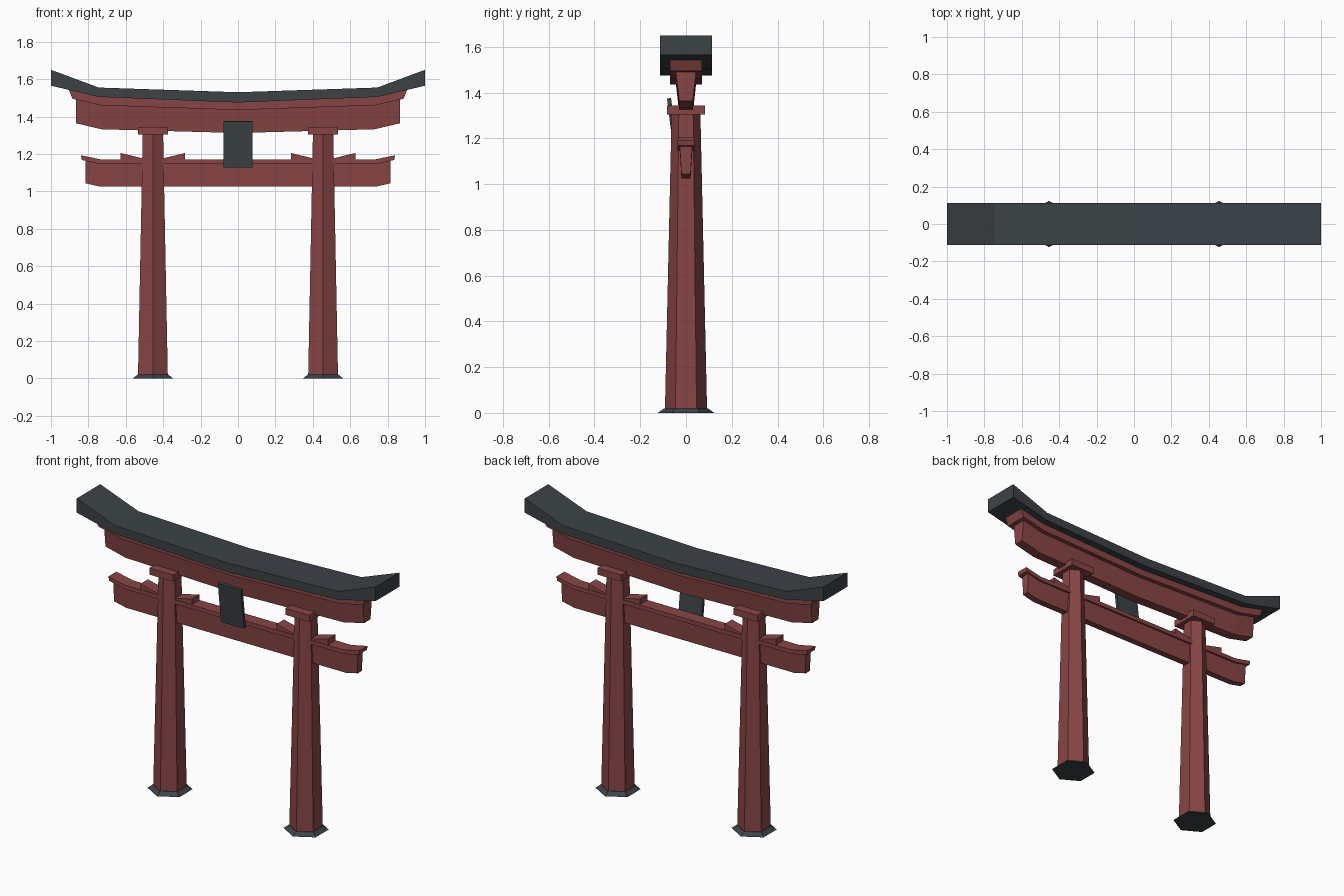
import bpy, bmesh, math
from mathutils import Matrix

if "Cube" in bpy.data.objects:
    bpy.data.objects.remove(bpy.data.objects["Cube"])


def material(name, rgb):
    m = bpy.data.materials.new(name)
    m.diffuse_color = (*rgb, 1)
    m.use_nodes = True
    m.node_tree.nodes["Principled BSDF"].inputs["Base Color"].default_value = m.diffuse_color
    return m


RED = material("red_paint", (0.25, 0.06, 0.06))
DARK = material("dark_slate", (0.045, 0.055, 0.062))


def finish(bm, name, mat):
    bmesh.ops.recalc_face_normals(bm, faces=bm.faces)
    me = bpy.data.meshes.new(name)
    bm.to_mesh(me)
    bm.free()
    me.materials.append(mat)
    ob = bpy.data.objects.new(name, me)
    bpy.context.collection.objects.link(ob)
    return ob


def beam(name, mat, half, y_top, y_bot, mirror=True):
    """Loft four-sided sections; each station is (x_top, z_top, x_bottom, z_bottom)."""
    stations = list(half)
    if mirror:
        stations = [(-a, b, -c, d) for a, b, c, d in reversed(half[1:])] + stations
    bm = bmesh.new()
    rings = [[bm.verts.new(p) for p in ((xt, -y_top, zt), (xt, y_top, zt),
                                        (xb, y_bot, zb), (xb, -y_bot, zb))]
             for xt, zt, xb, zb in stations]
    for a, b in zip(rings, rings[1:]):
        for i in range(4):
            j = (i + 1) % 4
            bm.faces.new((a[i], a[j], b[j], b[i]))
    bm.faces.new(rings[0])
    bm.faces.new(rings[-1])
    return finish(bm, name, mat)


def hex_post(name, mat, x, z0, z1, r0, r1):
    """Tapered six-sided post with a corner facing the front."""
    bm = bmesh.new()
    mtx = Matrix.Translation((x, 0, (z0 + z1) / 2)) @ Matrix.Rotation(math.pi / 2, 4, 'Z')
    bmesh.ops.create_cone(bm, cap_ends=True, segments=6, radius1=r0, radius2=r1,
                          depth=z1 - z0, matrix=mtx)
    # make sure a corner points along y
    if max(v.co.y for v in bm.verts) < r0 * 0.95:
        bmesh.ops.rotate(bm, verts=bm.verts, cent=(x, 0, 0),
                         matrix=Matrix.Rotation(math.pi / 6, 3, 'Z'))
    return finish(bm, name, mat)


def box(name, mat, size, mtx):
    bm = bmesh.new()
    bmesh.ops.create_cube(bm, size=1, matrix=mtx @ Matrix.Diagonal((*size, 1)))
    return finish(bm, name, mat)


# Upswept roof and the two stacked lintels beneath it
beam("roof", DARK, [(0, 1.53, 0, 1.475), (0.745, 1.555, 0.745, 1.505),
                    (1.0, 1.65, 1.0, 1.565)], 0.113, 0.113)
beam("roof_support", RED, [(0, 1.476, 0, 1.435), (0.735, 1.506, 0.73, 1.46),
                           (0.905, 1.543, 0.885, 1.495)], 0.07, 0.07)
beam("upper_lintel", RED, [(0, 1.436, 0, 1.312), (0.73, 1.462, 0.73, 1.332),
                           (0.865, 1.492, 0.865, 1.364)], 0.044, 0.03)

# Lower tie beam with its thin cap
beam("tie_beam", RED, [(0, 1.147, 0, 1.025), (0.735, 1.147, 0.735, 1.025),
                       (0.815, 1.168, 0.815, 1.043)], 0.027, 0.02)
beam("tie_beam_cap", RED, [(0, 1.17, 0, 1.145), (0.73, 1.17, 0.735, 1.145),
                           (0.84, 1.193, 0.835, 1.168)], 0.038, 0.038)

# Pillars, footings, capitals and wedges on each side
for side, s in (("left", -1), ("right", 1)):
    x = s * 0.455
    hex_post(f"{side}_footing", DARK, x, 0, 0.02, 0.124, 0.095)
    hex_post(f"{side}_pillar", RED, x, 0.015, 1.305, 0.092, 0.063)
    box(f"{side}_capital", RED, (0.16, 0.166, 0.04), Matrix.Translation((x, 0, 1.323)))
    for where, d in (("outer", s), ("inner", -s)):
        beam(f"{side}_{where}_wedge", RED,
             [(x + d * 0.04, 1.173, x + d * 0.04, 1.165),
              (x + d * 0.172, 1.205, x + d * 0.172, 1.165)], 0.035, 0.035, mirror=False)

# Blank plaque leaning forward at the centre
box("plaque", DARK, (0.154, 0.018, 0.248),
    Matrix.Translation((0, -0.059, 1.252)) @ Matrix.Rotation(math.radians(7), 4, 'X'))
